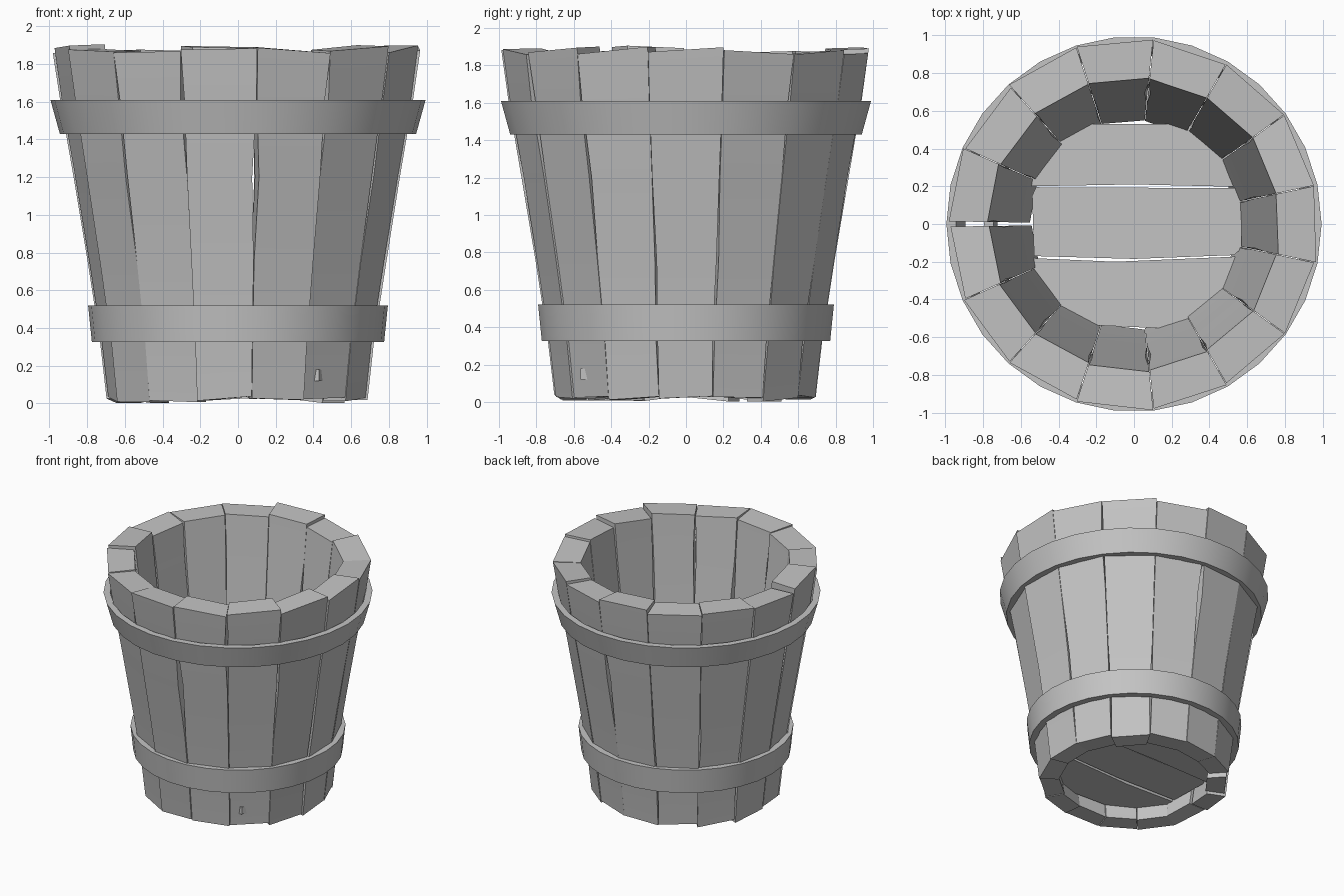
import bpy, bmesh, math, random
from mathutils import Vector

random.seed(7)
if "Cube" in bpy.data.objects:
    bpy.data.objects.remove(bpy.data.objects["Cube"], do_unlink=True)

wood = bpy.data.materials.new("weathered_grey")
wood.use_nodes = True
GREY = (0.55, 0.55, 0.55, 1)
wood.diffuse_color = GREY
wood.node_tree.nodes["Principled BSDF"].inputs["Base Color"].default_value = GREY

STAVES = 15
STEP = 360 / STAVES
START = 84          # angle of the first seam
# height, outer radius, inner radius
PROFILE = [(0.02, 0.70, 0.555), (0.33, 0.735, 0.60), (0.75, 0.80, 0.65),
           (1.20, 0.875, 0.70), (1.60, 0.945, 0.75), (1.88, 0.985, 0.78)]
LAST = len(PROFILE) - 1


def polar(radius, degrees, z):
    a = math.radians(degrees)
    return Vector((radius * math.cos(a), radius * math.sin(a), z))


def finish(name, bm, angle=30):
    bmesh.ops.recalc_face_normals(bm, faces=bm.faces)
    mesh = bpy.data.meshes.new(name)
    bm.to_mesh(mesh)
    bm.free()
    mesh.materials.append(wood)
    ob = bpy.data.objects.new(name, mesh)
    bpy.context.collection.objects.link(ob)
    bpy.ops.object.select_all(action='DESELECT')
    ob.select_set(True)
    bpy.context.view_layer.objects.active = ob
    bpy.ops.object.shade_smooth_by_angle(angle=math.radians(angle))
    return ob


def skin(bm, loops, closed=False):
    """Join successive vertex loops; cap the ends unless closed."""
    pairs = list(zip(loops, loops[1:]))
    if closed:
        pairs.append((loops[-1], loops[0]))
    for a, b in pairs:
        n = len(a)
        for i in range(n):
            j = (i + 1) % n
            bm.faces.new((a[i], a[j], b[j], b[i]))
    if not closed:
        bm.faces.new(loops[0])
        bm.faces.new(loops[-1])


def stave(k):
    bm = bmesh.new()
    high, low = START - STEP * k, START - STEP * (k + 1)
    shift = [random.uniform(-0.012, 0.008) for _ in range(2)]
    nick = [random.randint(1, 4) for _ in range(2)]
    depth = [random.uniform(0.3, 0.9) for _ in range(2)]
    # a see-through slit in the front seam and its opposite
    if k in (6, 14):
        nick[1], depth[1] = 3, 1.2
    if k in (7, 0):
        nick[0], depth[0] = 3, 1.0
    # one seam stands open along its whole length
    base = [0.8 if k == 11 else 0.12, 0.8 if k == 10 else 0.12]
    ends = {0: [random.uniform(-0.02, 0.02) for _ in range(2)],
            LAST: [random.uniform(-0.025, 0.02) for _ in range(2)]}
    loops = []
    for level, (z, outer, inner) in enumerate(PROFILE):
        inset = [base[s] + (depth[s] if nick[s] == level else 0) for s in range(2)]
        angles = (high - inset[0], low + inset[1])
        dz = ends.get(level, (0, 0))
        tip = random.uniform(-0.015, 0.015) if level == LAST else 0
        loops.append([bm.verts.new(p) for p in (
            polar(outer + shift[0], angles[0], z + dz[0]),
            polar(outer + shift[1], angles[1], z + dz[1]),
            polar(inner + shift[1], angles[1], z + dz[1] + tip),
            polar(inner + shift[0], angles[0], z + dz[0] + tip))])
    skin(bm, loops)
    finish(f"stave_{k + 1}", bm)


def hoop(name, z0, r0, z1, r1, thick):
    bm = bmesh.new()
    count = STAVES * 2
    loops = []
    for i in range(count):
        a = START + i * 360 / count
        loops.append([bm.verts.new(polar(r, a, z)) for r, z in
                      ((r0, z0), (r1, z1), (r1 - thick, z1), (r0 - thick, z0))])
    skin(bm, loops, closed=True)
    finish(name, bm)


def board(name, outline, z0, z1):
    bm = bmesh.new()
    skin(bm, [[bm.verts.new((x, y, z)) for x, y in outline] for z in (z0, z1)])
    finish(name, bm)


# wall
for k in range(STAVES):
    stave(k)

# bands
hoop("upper_hoop", 1.43, 0.945, 1.61, 0.995, 0.05)
hoop("lower_hoop", 0.325, 0.775, 0.52, 0.795, 0.05)

# floor boards, the front one with a corner just poking through the wall
board("floor_board_middle", [(-0.53, -0.17), (0, -0.185), (0.53, -0.165),
                             (0.57, -0.13), (0.57, 0.19), (-0.52, 0.195),
                             (-0.54, 0.15)], 0.13, 0.23)
board("floor_board_back", [(-0.56, 0.2), (0, 0.21), (0.56, 0.197),
                           (0.52, 0.38), (0.38, 0.53), (-0.38, 0.53), (-0.52, 0.38)],
      0.12, 0.2)
board("floor_board_front", [(-0.56, -0.18), (-0.1, -0.2), (0.56, -0.172),
                            (0.52, -0.38), (0.43, -0.565), (-0.38, -0.53),
                            (-0.52, -0.38)], 0.12, 0.18)
